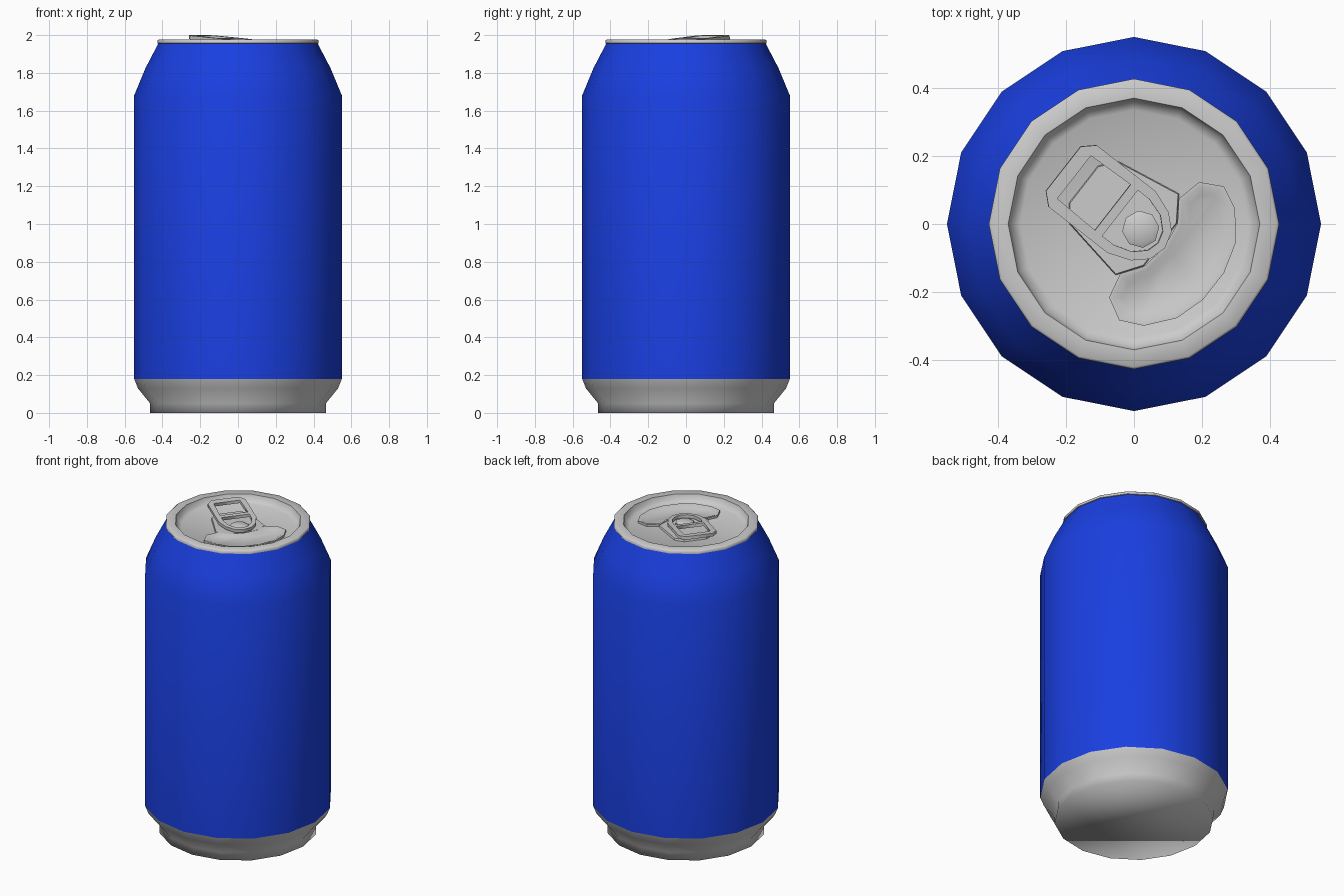
import bpy, bmesh, math
from mathutils import Matrix, Vector

if "Cube" in bpy.data.objects:
    bpy.data.objects.remove(bpy.data.objects["Cube"])

SIDES = 16
LID_Z = 1.932
TURN = Matrix.Rotation(math.radians(-38), 4, 'Z')   # tab and mouth direction


def circle(r, n=SIDES):
    return [(r * math.cos(2 * math.pi * i / n), r * math.sin(2 * math.pi * i / n)) for i in range(n)]


def mirrored(half):
    """Counter-clockwise outline from its +v half."""
    return half + [(u, -v) for u, v in reversed(half) if v > 0]


def inset(pts, d):
    """Move every edge of a counter-clockwise outline inward by d."""
    out = []
    for i, p in enumerate(pts):
        p = Vector(p)
        a = (p - Vector(pts[i - 1])).normalized()
        b = (Vector(pts[(i + 1) % len(pts)]) - p).normalized()
        na, nb = Vector((-a.y, a.x)), Vector((-b.y, b.x))
        out.append(tuple(p + (na + nb) * d / (1 + na.dot(nb))))
    return out


def loft(name, rings, bottom=False, top=False, angle=40, matrix=None, color=None):
    """Skin a stack of (outline, z) rings, with optional end caps."""
    bm = bmesh.new()
    loops = [[bm.verts.new((x, y, z)) for x, y in pts] for pts, z in rings]
    for lo, hi in zip(loops, loops[1:]):
        n = len(lo)
        for i in range(n):
            j = (i + 1) % n
            bm.faces.new((lo[i], lo[j], hi[j], hi[i]))
    if bottom:
        bm.faces.new(loops[0][::-1])
    if top:
        bm.faces.new(loops[-1])
    mesh = bpy.data.meshes.new(name)
    bm.to_mesh(mesh)
    bm.free()
    ob = bpy.data.objects.new(name, mesh)
    bpy.context.collection.objects.link(ob)
    if matrix:
        ob.matrix_world = matrix
    if color:
        mat = bpy.data.materials.new(name + "_paint")
        mat.diffuse_color = color
        mat.use_nodes = True
        mat.node_tree.nodes["Principled BSDF"].inputs["Base Color"].default_value = mat.diffuse_color
        mesh.materials.append(mat)
    bpy.ops.object.select_all(action='DESELECT')
    ob.select_set(True)
    bpy.context.view_layer.objects.active = ob
    bpy.ops.object.shade_smooth_by_angle(angle=math.radians(angle))
    return ob


def lathe(name, profile, **kw):
    return loft(name, [(circle(r), z) for r, z in profile], **kw)


# Grey foot with flat underside
lathe("base", [(.465, 0), (.465, .05), (.53, .13), (.55, .18)], bottom=True, angle=120)

# Blue wall and tapered neck
lathe("body", [(.55, .18), (.55, 1.68), (.49, 1.825), (.422, 1.955)],
      color=(.01, .05, .75, 1))

# Rolled rim and sunken lid
lathe("lid", [(.415, 1.953), (.427, 1.957), (.427, 1.972), (.42, 1.977), (.37, 1.977),
              (.36, 1.945), (.335, LID_Z)], top=True, angle=60)

# Raised panel under the tab
panel = mirrored([(.10, .08), (.05, .153), (-.15, .118), (-.19, .07)])
loft("tab_panel", [(panel, LID_Z - .005), (inset(panel, .004), LID_Z + .012)],
     top=True, angle=30, matrix=TURN)

# Curved mouth with raised border
mouth = mirrored([(.297, .05), (.27, .14), (.207, .218), (.14, .25),
                  (.075, .215), (.058, .14), (.10, .08), (.112, 0)])
loft("mouth_panel", [(mouth, LID_Z - .005), (mouth, LID_Z + .014),
                     (inset(mouth, .012), LID_Z + .014), (inset(mouth, .034), LID_Z + .002)],
     top=True, angle=30, matrix=TURN)

# Rivet
loft("rivet", [(circle(.055, 8), LID_Z), (circle(.055, 8), 1.956), (circle(.04, 8), 1.964)],
     top=True, angle=30, matrix=TURN @ Matrix.Translation((.025, 0, 0)))

# Pull tab: outline with a finger hole and a rivet hole, tilted up at the back
outlines = [
    mirrored([(.115, 0), (.10, .052), (.058, .09), (-.01, .115), (-.23, .115), (-.265, .083)]),
    mirrored([(-.08, .085), (-.225, .08)]),
    mirrored([(.09, 0), (.08, .035), (.045, .068), (-.01, .085), (-.053, .085)]),
]
curve = bpy.data.curves.new("pull_tab", 'CURVE')
curve.dimensions = '2D'
curve.fill_mode = 'BOTH'
curve.extrude = .01
for pts in outlines:
    s = curve.splines.new('POLY')
    s.points.add(len(pts) - 1)
    for p, (u, v) in zip(s.points, pts):
        p.co = (u, v, 0, 1)
    s.use_cyclic_u = True
tab = bpy.data.objects.new("pull_tab", curve)
bpy.context.collection.objects.link(tab)
tab.matrix_world = Matrix.Translation((0, 0, 1.969)) @ TURN @ Matrix.Rotation(.08, 4, 'Y')
bpy.ops.object.select_all(action='DESELECT')
tab.select_set(True)
bpy.context.view_layer.objects.active = tab
bpy.ops.object.convert(target='MESH')
